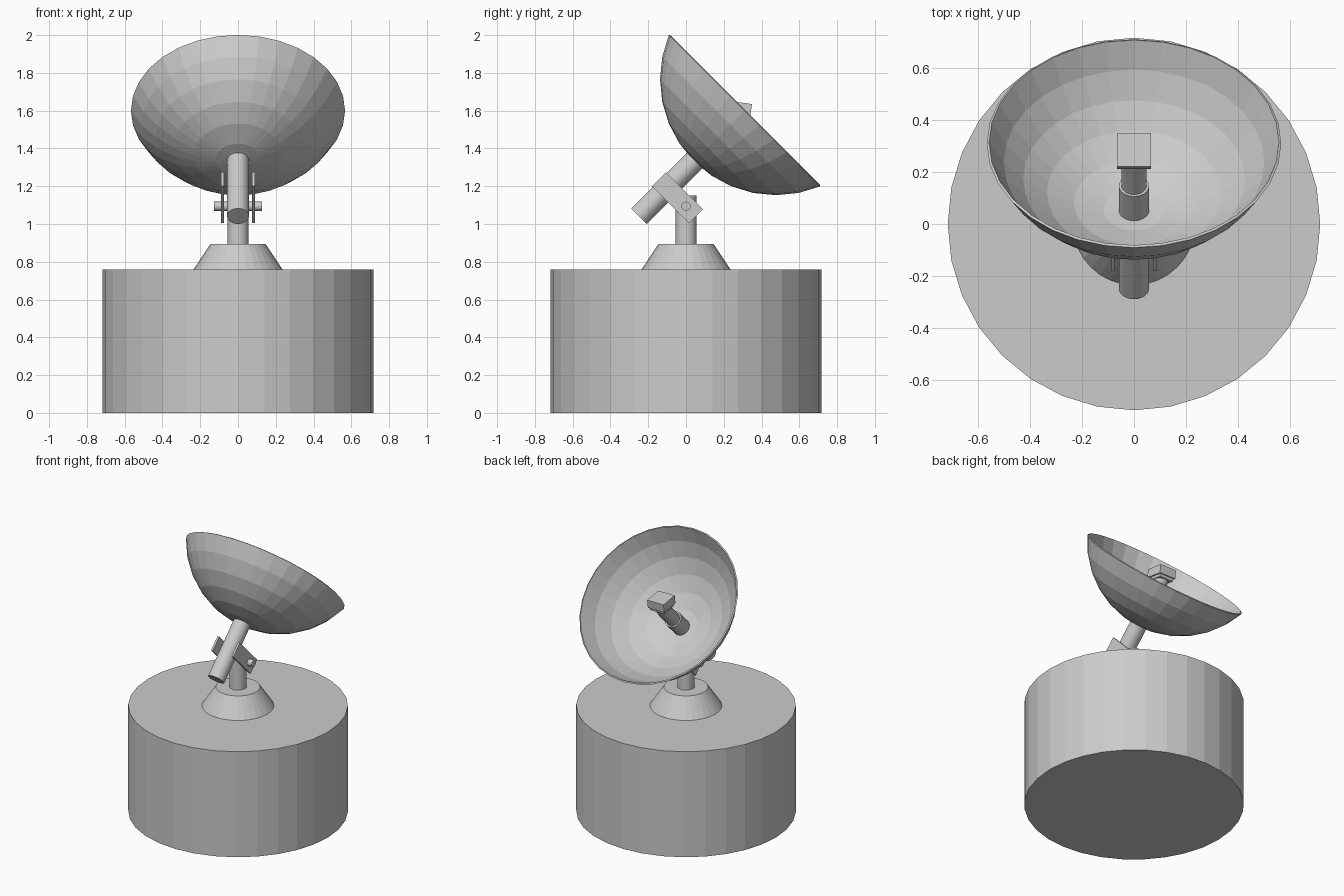
import bpy, bmesh, math
from mathutils import Matrix, Vector

if "Cube" in bpy.data.objects:
    bpy.data.objects.remove(bpy.data.objects["Cube"])

SIDES = 32
grey = bpy.data.materials.new("light grey")
grey.diffuse_color = (0.6, 0.6, 0.6, 1)
grey.use_nodes = True
grey.node_tree.nodes["Principled BSDF"].inputs["Base Color"].default_value = grey.diffuse_color


def frame(y, z, tilt):
    """Placement on the x = 0 plane, local z leaning towards +y by tilt degrees."""
    return Matrix.Translation((0, y, z)) @ Matrix.Rotation(math.radians(-tilt), 4, 'X')


def finish(name, bm):
    bmesh.ops.recalc_face_normals(bm, faces=bm.faces)
    mesh = bpy.data.meshes.new(name)
    bm.to_mesh(mesh)
    bm.free()
    mesh.materials.append(grey)
    ob = bpy.data.objects.new(name, mesh)
    bpy.context.collection.objects.link(ob)
    return ob


def loft(name, rings):
    """Closed round body through rings given as (frame, radius)."""
    bm = bmesh.new()
    loops = []
    for m, r in rings:
        loops.append([bm.verts.new(m @ Vector((r * math.sin(2 * math.pi * i / SIDES),
                                               r * math.cos(2 * math.pi * i / SIDES), 0)))
                      for i in range(SIDES)])
    for a, b in zip(loops, loops[1:]):
        for i in range(SIDES):
            j = (i + 1) % SIDES
            bm.faces.new((a[i], a[j], b[j], b[i]))
    bm.faces.new(loops[0])
    bm.faces.new(loops[-1])
    return finish(name, bm)


def box(name, m, size):
    bm = bmesh.new()
    bmesh.ops.create_cube(bm, size=1, matrix=m @ Matrix.Diagonal((*size, 1)))
    return finish(name, bm)


# Base drum, conical foot and column
loft("base_drum", [(frame(0, 0, 0), 0.717), (frame(0, 0.76, 0), 0.717)])
loft("conical_foot", [(frame(0, 0.76, 0), 0.235), (frame(0, 0.895, 0), 0.145)])
loft("column", [(frame(0, 0.89, 0), 0.055), (frame(0, 1.15, 0), 0.055)])

# Dish axis: origin at the rim centre, leaning 45 degrees back
axis = frame(0.31, 1.60, 45)


def along(s):
    return axis @ Matrix.Translation((0, 0, s))


# Boom running through the dish
loft("boom", [(along(-0.79), 0.058), (along(-0.23), 0.058)])

# Dish: six rings of a 16-ring sphere, given a thin wall
R = 0.6135
bm = bmesh.new()
bmesh.ops.create_uvsphere(bm, u_segments=SIDES, v_segments=16, radius=R)
rim = R * math.cos(math.radians(67.5))
bmesh.ops.delete(bm, geom=[v for v in bm.verts if v.co.z > -rim + 0.001], context='VERTS')
bmesh.ops.transform(bm, matrix=axis @ Matrix.Translation((0, 0, rim)), verts=bm.verts)
dish = finish("dish", bm)
# make sure normals face away from the bowl so the wall grows inwards
centre = axis @ Vector((0, 0, rim))
poly = dish.data.polygons[0]
outward = poly.normal.dot(poly.center - centre) > 0
wall = dish.modifiers.new("wall", 'SOLIDIFY')
wall.thickness = 0.01
wall.offset = -1 if outward else 1

# Curved feed neck, ending in a flange and the receiver box
loft("feed_neck", [(frame(0.14, 1.43, 45), 0.048), (frame(0.205, 1.495, 45), 0.048),
                   (frame(0.235, 1.525, 36), 0.049), (frame(0.256, 1.55, 22), 0.05),
                   (frame(0.274, 1.572, 8), 0.05)])
head = frame(0.281, 1.614, 8)
box("receiver_flange", head @ Matrix.Translation((0, 0, -0.04)), (0.11, 0.11, 0.02))
box("receiver_box", head, (0.13, 0.13, 0.06))

# Pivot plates on both sides and the pin through them
for side, label in ((-1, "left"), (1, "right")):
    box(label + "_pivot_plate",
        Matrix.Translation((side * 0.082, 0, 0)) @ frame(-0.045, 1.14, 45),
        (0.014, 0.277, 0.105))
turn = Matrix.Translation((0, 0, 1.094)) @ Matrix.Rotation(math.radians(90), 4, 'Y')
loft("pivot_pin", [(turn @ Matrix.Translation((0, 0, z)), 0.024) for z in (-0.126, 0.126)])
